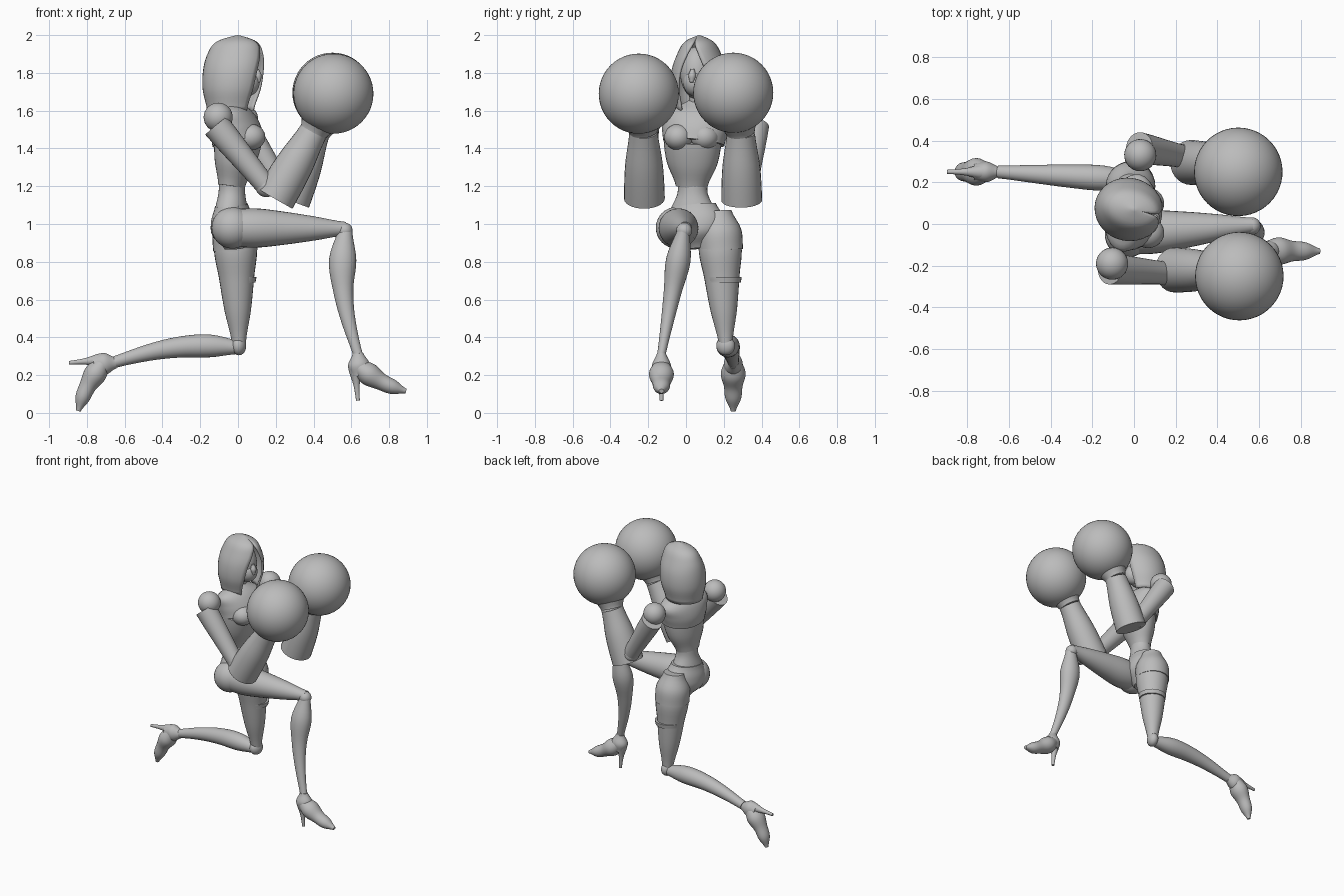
import bpy, bmesh, math
from mathutils import Vector, Matrix

cube = bpy.data.objects.get("Cube")
if cube:
    bpy.data.objects.remove(cube, do_unlink=True)

grey = bpy.data.materials.new("plain grey")
grey.use_nodes = True
colour = (0.5, 0.5, 0.5, 1)
grey.diffuse_color = colour
grey.node_tree.nodes["Principled BSDF"].inputs["Base Color"].default_value = colour

UP = Vector((0, 0, 1))
SIDE = Vector((0, 1, 0))
TWIST = math.radians(-14)  # the upper body turns slightly


def finish(name, bm, sharp_angle=40):
    """Turn a bmesh into a smooth shaded object."""
    bmesh.ops.recalc_face_normals(bm, faces=bm.faces)
    mesh = bpy.data.meshes.new(name)
    bm.to_mesh(mesh)
    bm.free()
    mesh.materials.append(grey)
    obj = bpy.data.objects.new(name, mesh)
    bpy.context.collection.objects.link(obj)
    bpy.ops.object.select_all(action="DESELECT")
    obj.select_set(True)
    bpy.context.view_layer.objects.active = obj
    bpy.ops.object.shade_smooth_by_angle(angle=math.radians(sharp_angle))
    return obj


def smooth_rows(rows, steps=5):
    """Run a smooth curve through rows of numbers."""
    result = []
    last = len(rows) - 1
    for i in range(last):
        before, start, end, after = [rows[max(0, min(last, i + k))] for k in (-1, 0, 1, 2)]
        for s in range(steps):
            t = s / steps
            result.append([b + t * ((c - a) / 2 + t * ((2 * a - 5 * b + 4 * c - d) / 2
                           + t * (3 * b - a - 3 * c + d) / 2))
                           for a, b, c, d in zip(before, start, end, after)])
    return result + [list(rows[last])]


def bridge(bm, rings, closed):
    for ring, following in zip(rings, rings[1:]):
        count = len(ring)
        for k in range(count if closed else count - 1):
            j = (k + 1) % count
            bm.faces.new((ring[k], ring[j], following[j], following[k]))


def limb(name, start, end, depths, widths=None, ratio=1, bow=(0, 0, 0), twist=0, sides=28):
    """Skin evenly spaced oval sections between two points, with an optional bow."""
    start, end, bow = Vector(start), Vector(end), Vector(bow)
    widths = widths or [depth * ratio for depth in depths]
    rows = smooth_rows(list(zip(depths, widths)))
    last = len(rows) - 1
    path = [start.lerp(end, i / last) + bow * math.sin(math.pi * i / last)
            for i in range(last + 1)]
    bm = bmesh.new()
    rings = []
    for i, (depth, width) in enumerate(rows):
        along = (path[min(i + 1, last)] - path[max(i - 1, 0)]).normalized()
        u = Matrix.Rotation(twist, 3, along) @ SIDE.cross(along).normalized()
        v = along.cross(u)
        angles = [math.tau * k / sides for k in range(sides)]
        rings.append([bm.verts.new(path[i] + u * depth * math.cos(a) + v * width * math.sin(a))
                      for a in angles])
    bridge(bm, rings, closed=True)
    bm.faces.new(rings[0])
    bm.faces.new(rings[-1])
    return finish(name, bm)


def ball(name, centre, size, segments=32):
    """Sphere or egg, turned with the upper body."""
    size = size if isinstance(size, tuple) else (size, size, size)
    bm = bmesh.new()
    bmesh.ops.create_uvsphere(bm, u_segments=segments, v_segments=segments // 2, radius=1)
    place = Matrix.Translation(centre) @ Matrix.Rotation(TWIST, 4, "Z") @ Matrix.Diagonal((*size, 1))
    bmesh.ops.transform(bm, matrix=place, verts=bm.verts)
    return finish(name, bm)


# Pelvis, waist, corset, bodice and neck
limb("pelvis", (-.02, .06, .87), (-.035, .04, 1.1),
     (.05, .11, .11, .085), widths=(.06, .14, .155, .12), twist=TWIST)
limb("waist", (-.035, .035, 1.07), (-.03, .035, 1.26),
     (.085, .07, .07), widths=(.12, .08, .085), twist=TWIST)
limb("corset", (-.035, .03, 1.2), (0, .035, 1.44),
     (.07, .105, .125), widths=(.085, .135, .155), twist=TWIST)
limb("bodice", (0, .04, 1.43), (-.035, .065, 1.65),
     (.135, .13, .1, .045), widths=(.165, .18, .18, .05), twist=TWIST)
for side, y in (("right", -.04), ("left", .1)):
    ball(side + "_bust", (.065, y, 1.46), (.08, .075, .07))
limb("neck", (-.035, .065, 1.6), (-.015, .06, 1.75), (.05, .045))

# Head, mask and nose inside the hood
ball("head", (0, .06, 1.8), (.1, .09, .14))
ball("mask", (.045, .05, 1.75), (.07, .065, .075))
limb("nose", (.1, .035, 1.82), (.11, .03, 1.75), (.01, .02, .01))


def hood(name, depths, widths, gaps, columns=28):
    """Domed shell with a face opening that widens downwards."""
    rows = smooth_rows(list(zip(depths, widths, gaps)))
    turn = Matrix.Rotation(TWIST, 3, "Z")
    bm = bmesh.new()
    grid = []
    for i, (depth, width, gap) in enumerate(rows):
        t = i / (len(rows) - 1)
        centre = Vector((-.035 * t, .07, 2 - .4 * t ** 1.5))
        angles = [gap + (math.tau - 2 * gap) * k / columns for k in range(columns + 1)]
        grid.append([bm.verts.new(centre + turn @ Vector((depth * math.cos(a), width * math.sin(a), 0)))
                     for a in angles])
    bridge(bm, grid, closed=False)
    bmesh.ops.remove_doubles(bm, verts=bm.verts, dist=.0005)
    shell = finish(name, bm, sharp_angle=60)
    thickness = shell.modifiers.new("thickness", "SOLIDIFY")
    thickness.thickness = .012


hood("hood", depths=(0, .11, .15, .165, .16, .13), widths=(0, .075, .115, .145, .15, .125),
     gaps=(0, .05, .3, .5, .6, .65))


def arm(side, shoulder, sleeve, elbow, cuff, wrist, glove):
    """Shoulder ball, flared sleeve, wide forearm cuff and round glove."""
    ball(side + "_shoulder", shoulder, .077)
    limb(side + "_upper_arm", sleeve, elbow, (.075, .055))
    ball(side + "_elbow", elbow, .058)
    limb(side + "_forearm", cuff, wrist, (.108, .1, .075))
    limb(side + "_glove_cuff", wrist, Vector(wrist).lerp(Vector(glove), .5), (.075, .09, .11, .13))
    ball(side + "_boxing_glove", glove, .212, segments=48)


arm("right", shoulder=(-.105, -.19, 1.565), sleeve=(-.115, -.215, 1.52), elbow=(.15, -.235, 1.2),
    cuff=(.195, -.22, 1.135), wrist=(.4, -.225, 1.49), glove=(.505, -.25, 1.69))
arm("left", shoulder=(.03, .33, 1.555), sleeve=(.025, .365, 1.52), elbow=(.23, .325, 1.2),
    cuff=(.275, .295, 1.125), wrist=(.41, .29, 1.48), glove=(.5, .25, 1.695))

# Forward leg, bent at the knee
ball("forward_hip", (-.03, -.05, .98), .11)
limb("forward_thigh", (-.075, -.05, .98), (.57, -.005, .975), (.095, .104, .087, .063, .036))
ball("forward_knee", (.565, -.01, .965), .042)
limb("forward_shin", (.57, -.01, .98), (.635, -.13, .31), (.035, .072, .053, .037, .025),
     ratio=.9, bow=(-.045, 0, 0))

# Rear leg, kneeling back
limb("rear_shorts_leg", (-.02, .17, 1.07), (-.015, .185, .86), (.07, .115, .117))
limb("rear_thigh", (-.02, .17, 1.06), (.005, .21, .37), (.06, .113, .093, .07, .037))
limb("rear_stocking_top", (0, .2, .72), (0, .2, .69), (.098, .093), ratio=.97)
ball("rear_knee", (.005, .21, .355), (.038, .05, .05))
limb("rear_shin", (.02, .21, .345), (-.65, .25, .27), (.033, .06, .055, .043, .031),
     bow=(0, 0, .04))


def shoe(name, ankle, turn):
    """High-heeled shoe hanging from the ankle, turned about the side axis."""
    spin = Matrix.Rotation(turn, 3, "Y")

    def spot(x, z):
        return Vector(ankle) + spin @ Vector((x, 0, z))

    limb(name + "_ankle", spot(0, 0), spot(.01, -.12), (.028, .058, .045), ratio=.85)
    limb(name + "_foot", spot(-.01, -.06), spot(.255, -.2), (.04, .06, .045, .038, .012),
         ratio=1.1, bow=(spin @ UP) * -.02)
    limb(name + "_heel", spot(-.015, -.08), spot(0, -.25), (.036, .017, .01))


shoe("forward_shoe", ankle=(.635, -.13, .315), turn=0)
shoe("rear_shoe", ankle=(-.645, .25, .265), turn=math.pi / 2)
